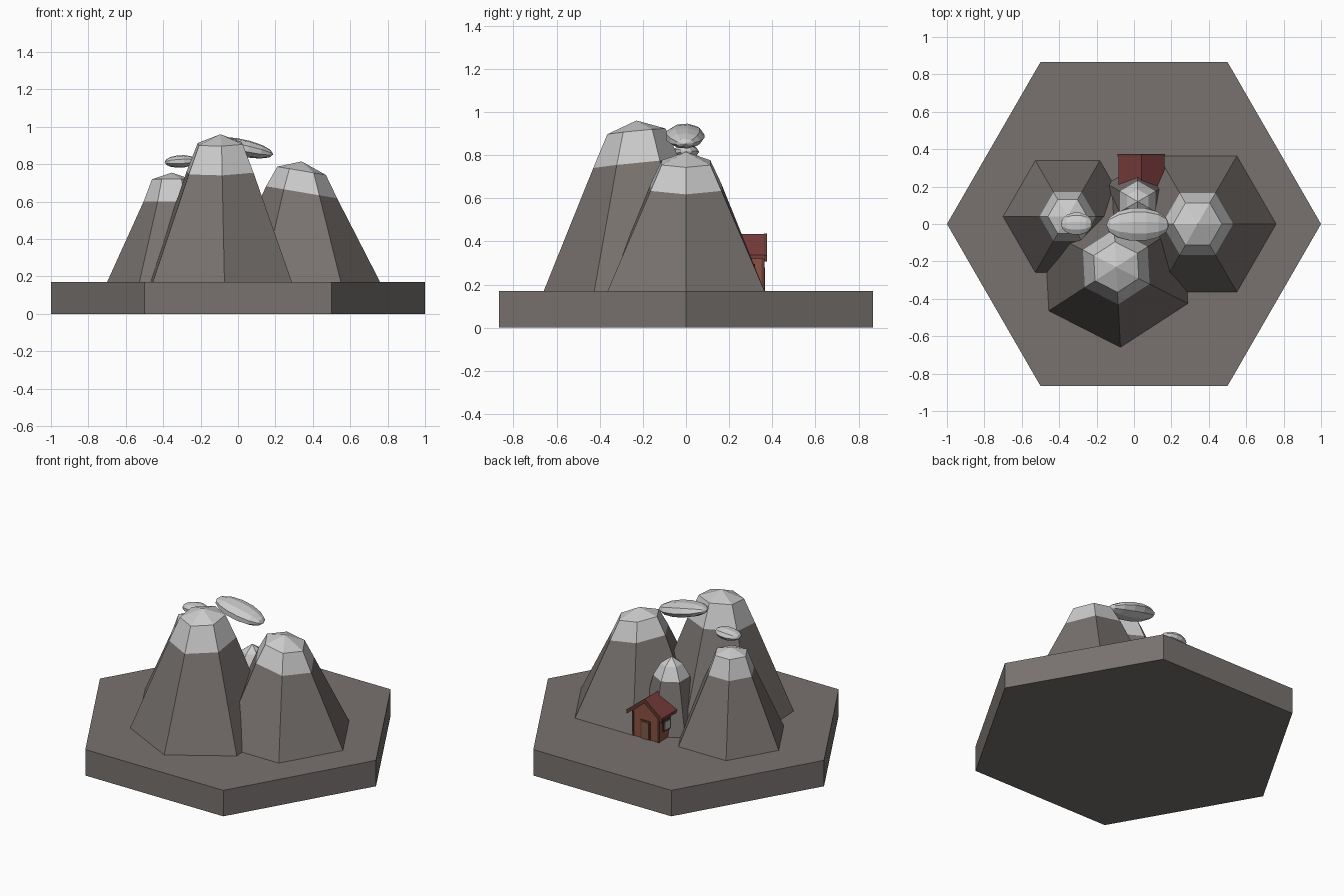
import bpy, bmesh, math
from mathutils import Matrix, Vector

if "Cube" in bpy.data.objects:
    bpy.data.objects.remove(bpy.data.objects["Cube"])

BASE_Z = 0.17


def mat(name, r, g, b):
    m = bpy.data.materials.new(name)
    m.diffuse_color = (r, g, b, 1)
    m.use_nodes = True
    m.node_tree.nodes["Principled BSDF"].inputs["Base Color"].default_value = m.diffuse_color
    return m


ROCK = mat("rock", 0.19, 0.17, 0.16)
SNOW = mat("snow", 0.8, 0.8, 0.8)
BRICK = mat("red_wall", 0.26, 0.085, 0.055)
ROOF = mat("dark_red_roof", 0.19, 0.045, 0.045)
TRIM = mat("brown_trim", 0.12, 0.045, 0.03)
DOOR = mat("door_wood", 0.22, 0.11, 0.06)
GLASS = mat("pane", 0.45, 0.5, 0.5)


def finish(name, bm, *mats):
    bmesh.ops.recalc_face_normals(bm, faces=bm.faces)
    me = bpy.data.meshes.new(name)
    bm.to_mesh(me)
    bm.free()
    for m in mats:
        me.materials.append(m)
    ob = bpy.data.objects.new(name, me)
    bpy.context.collection.objects.link(ob)
    return ob


def box(name, x, y, z, m):
    """Box from (min, max) ranges."""
    bm = bmesh.new()
    size = [r[1] - r[0] for r in (x, y, z)]
    mid = [(r[1] + r[0]) / 2 for r in (x, y, z)]
    bmesh.ops.create_cube(bm, size=1, matrix=Matrix.Translation(mid) @ Matrix.Diagonal((*size, 1)))
    return finish(name, bm, m)


def extrude_y(name, profile, y0, y1, m):
    """Extrude an (x, z) outline along y."""
    bm = bmesh.new()
    f = bm.faces.new([bm.verts.new((x, y0, z)) for x, z in profile])
    ext = bmesh.ops.extrude_face_region(bm, geom=[f], use_keep_orig=True)["geom"]
    bmesh.ops.translate(bm, vec=(0, y1 - y0, 0), verts=[v for v in ext if isinstance(v, bmesh.types.BMVert)])
    return finish(name, bm, m)


def mountain(name, centre, phase, rings, peak, tilt=(0, 0)):
    """Six-sided peak: rings are (radius, z); the upper two carry snow and tilt."""
    bm = bmesh.new()
    loops = []
    for k, (r, z) in enumerate(rings):
        loop = []
        for i in range(6):
            a = math.radians(phase + 60 * i)
            dx, dy = r * math.cos(a), r * math.sin(a)
            dz = (dx * tilt[0] + dy * tilt[1]) if k else 0
            loop.append(bm.verts.new((centre[0] + dx, centre[1] + dy, z + dz)))
        loops.append(loop)
    top = bm.verts.new((*centre, peak))
    bm.faces.new(loops[0][::-1])
    for i in range(6):
        j = (i + 1) % 6
        for k in range(len(loops) - 1):
            f = bm.faces.new((loops[k][i], loops[k][j], loops[k + 1][j], loops[k + 1][i]))
            f.material_index = 1 if k else 0
        bm.faces.new((loops[-1][i], loops[-1][j], top)).material_index = 1
    return finish(name, bm, ROCK, SNOW)


def cloud(name, centre, radii, tilt):
    """Faceted ellipsoid with its poles along x."""
    bm = bmesh.new()
    bmesh.ops.create_uvsphere(bm, u_segments=9, v_segments=7, radius=1,
                              matrix=Matrix.Rotation(math.pi / 2, 4, 'Y'))
    turn = Matrix.Translation(centre) @ Matrix.Rotation(math.radians(tilt), 4, 'Y')
    for v in bm.verts:
        v.co = turn @ Vector([c * r for c, r in zip(v.co, radii)])
    return finish(name, bm)


# Hexagonal ground tile
bm = bmesh.new()
bmesh.ops.create_cone(bm, cap_ends=True, segments=6, radius1=1, radius2=1, depth=BASE_Z,
                      matrix=Matrix.Translation((0, 0, BASE_Z / 2)) @ Matrix.Rotation(math.pi / 2, 4, 'Z'))
for v in bm.verts:  # put corners on the x axis
    a = round(math.degrees(math.atan2(v.co.y, v.co.x)))
    if a % 60:
        v.co = Matrix.Rotation(math.radians(30), 3, 'Z') @ v.co
finish("ground_tile", bm, ROCK)

# Mountains
mountain("front_mountain", (-0.095, -0.23), 33, [(0.43, BASE_Z), (0.2, 0.76), (0.135, 0.91)], 0.96, (0.02, 0.1))
mountain("right_mountain", (0.34, 0), 0, [(0.42, BASE_Z), (0.19, 0.65), (0.13, 0.765)], 0.815, (-0.17, 0))
mountain("left_mountain", (-0.355, 0.04), 0, [(0.345, BASE_Z), (0.15, 0.6), (0.105, 0.72)], 0.755)
mountain("small_back_mountain", (0.02, 0.12), 30, [(0.19, BASE_Z), (0.11, 0.5), (0.065, 0.58)], 0.625)

# Clouds
cloud("large_cloud", (0.02, -0.005, 0.888), (0.172, 0.092, 0.047), 12)
cloud("small_cloud", (-0.307, 0, 0.815), (0.085, 0.062, 0.034), -3)

# House body with gable
CX = 0.04
extrude_y("house_walls", [(CX - 0.095, BASE_Z), (CX + 0.095, BASE_Z), (CX + 0.095, 0.33),
                          (CX, 0.41), (CX - 0.095, 0.33)], 0.19, 0.36, BRICK)


def chevron(w, eave, ridge, t):
    return [(CX - w, eave), (CX, ridge), (CX + w, eave),
            (CX + w, eave - t), (CX, ridge - t), (CX - w, eave - t)]


# Roof and gable trim
extrude_y("house_roof", chevron(0.122, 0.337, 0.435, 0.018), 0.2, 0.37, ROOF)
extrude_y("gable_trim", chevron(0.127, 0.335, 0.437, 0.028), 0.362, 0.375, TRIM)

# Door with frame, corner posts, side windows
box("door_frame", (CX - 0.035, CX + 0.035), (0.35, 0.364), (BASE_Z, 0.29), TRIM)
box("door", (CX - 0.026, CX + 0.026), (0.35, 0.367), (BASE_Z, 0.28), DOOR)
for s, side in ((-1, "left"), (1, "right")):
    def span(a, b):
        return tuple(sorted((CX + s * a, CX + s * b)))
    box(side + "_window_frame", span(0.09, 0.102), (0.25, 0.32), (0.225, 0.295), TRIM)
    box(side + "_window_pane", span(0.09, 0.105), (0.26, 0.31), (0.235, 0.285), GLASS)
    box(side + "_corner_post", span(0.085, 0.098), (0.35, 0.363), (BASE_Z, 0.33), TRIM)
